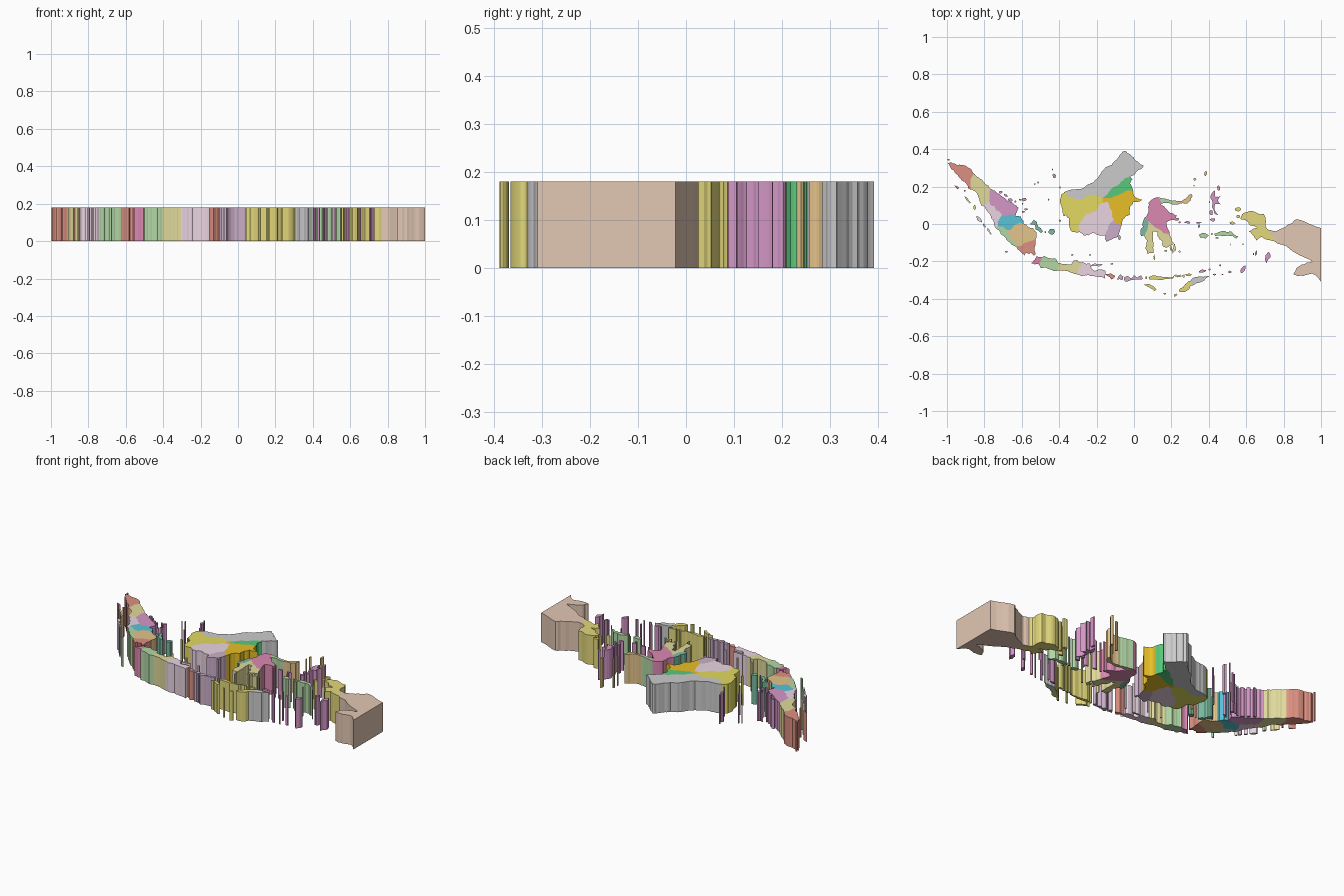
import bpy, bmesh, math, random

HEIGHT = 0.18
RED, KHAKI, MAG, PINK = (.72, .28, .22), (.75, .70, .33), (.66, .31, .57), (.82, .66, .75)
TEAL, TAN, LIME, JADE = (.10, .55, .68), (.78, .55, .26), (.45, .68, .38), (.20, .50, .36)
YEL, GREY, PURP, ORANGE = (.77, .70, .12), (.68, .68, .68), (.60, .43, .58), (.80, .52, .02)
GREEN, ROSE, BROWN, GOLD = (.10, .58, .20), (.71, .25, .44), (.76, .57, .45), (.77, .69, .20)


# degrees east / north -> model units
def place(p):
    return ((p[0] - 118) / 23, (p[1] + 2) / 23)


# ragged coast: midpoint jitter seeded by the edge ends so neighbours match
def ragged(a, b, depth):
    length = math.dist(a, b)
    if depth == 0 or length < 0.2:
        return [a]
    lo, hi = sorted((a, b))
    rnd = random.Random(int(lo[0] * 1000 + lo[1] * 7777 + hi[0] * 313 + hi[1] * 171))
    k = rnd.uniform(-0.13, 0.13) if length < 2.3 else 0
    m = ((a[0] + b[0]) / 2 - k * (hi[1] - lo[1]), (a[1] + b[1]) / 2 + k * (hi[0] - lo[0]))
    return ragged(a, m, depth - 1) + ragged(m, b, depth - 1)


# small irregular island outline
def islet(lon, lat, rx=0.12, ry=0.12, turn=0):
    rnd = random.Random(int(lon * 100 + lat * 10))
    pts = []
    for i in range(7):
        t, s = math.tau * i / 7, rnd.uniform(0.8, 1.2)
        x, y = rx * s * math.cos(t), ry * s * math.sin(t)
        c, d = math.cos(math.radians(turn)), math.sin(math.radians(turn))
        pts.append((lon + x * c - y * d, lat + x * d + y * c))
    return pts


# one object per province: every outline becomes a closed prism
def province(name, color, *outlines):
    bm = bmesh.new()
    for o in outlines:
        pts = [q for a, b in zip(o, o[1:] + o[:1]) for q in ragged(a, b, 2)]
        flat = [place(p) for p in pts]
        low = [bm.verts.new((min(1, max(-1, x)), y, 0)) for x, y in flat]
        top = [bm.verts.new((v.co.x, v.co.y, HEIGHT)) for v in low]
        bm.faces.new(top)
        bm.faces.new(low[::-1])
        for i in range(len(low)):
            j = (i + 1) % len(low)
            bm.faces.new((low[i], low[j], top[j], top[i]))
    bmesh.ops.recalc_face_normals(bm, faces=bm.faces)
    me = bpy.data.meshes.new(name)
    bm.to_mesh(me)
    bm.free()
    mat = bpy.data.materials.new(name)
    mat.diffuse_color = (*color, 1)
    me.materials.append(mat)
    bpy.context.collection.objects.link(bpy.data.objects.new(name, me))


# western big island
province("northwest_tip", RED,
         [(95.1, 5.5), (95.5, 5.6), (96.3, 5.2), (97.2, 5.2), (97.9, 4.8), (98.3, 4.2), (97.9, 3.5), (97.9, 2.6),
          (98.1, 2.2), (97.6, 2.4), (97.2, 3.2), (96.5, 3.7), (96.1, 4.2), (95.5, 4.8)],
         [(95.7, 2.8), (96.1, 2.7), (96.5, 2.4), (96.3, 2.3)], islet(95.2, 5.9), islet(97.2, 2.1))
province("west_highlands", KHAKI,
         [(98.3, 4.2), (98.7, 3.8), (99.5, 3.2), (100.1, 2.7), (100.4, 2.3), (100.2, 1.8), (100.2, 1.2), (100.2, .8),
          (99.8, .5), (99.2, .3), (98.9, 1.2), (98.7, 1.8), (98.1, 2.2), (97.9, 2.6), (97.9, 3.5)],
         [(97.1, 1.4), (97.5, 1.2), (97.9, .7), (97.8, .5), (97.4, .9)], islet(98.4, 0, .15, .3))
province("strait_coast", MAG,
         [(100.4, 2.3), (100.9, 2.1), (101.4, 1.7), (102.2, 1.1), (102.9, .7), (103.2, .5), (103.8, 0), (103.5, -.7),
          (103.4, -1), (102.8, -.8), (102.3, -1), (101.8, -.9), (101.5, -.5), (101, -.3), (100.8, .2), (100.3, .4),
          (100.2, .8), (100.2, 1.2), (100.2, 1.8)],
         islet(101.6, 1.9, .25, .2), islet(102.25, 1.5, .3, .12, -30), islet(102.8, .95, .35, .2, -20))
province("strait_islands", MAG, islet(104.5, 1, .25, .2), islet(104, 1, .18), islet(103.4, .75), islet(104.7, -.2, .25),
         islet(104.4, -.5, .2), islet(108.2, 3.9, .22, .28), islet(106.2, 3.1), islet(105.8, 2.9, .08),
         islet(108.9, 2.5, .1), islet(107.5, 1, .08), islet(108, 4.7, .07), islet(104.3, .5, .08))
province("west_coast", PINK,
         [(99.2, .3), (99.8, .5), (100.2, .8), (100.3, .4), (100.8, .2), (101, -.3), (101.5, -.5), (101.8, -.9),
          (101.5, -1.3), (101.2, -1.8), (101.3, -2.3), (101, -2.5), (100.8, -1.9), (100.4, -1.2), (100.3, -.8),
          (100, -.5), (99.7, 0)],
         [(98.6, -1), (99, -1.2), (99.3, -1.8), (98.8, -1.6)], islet(99.6, -2.2, .3, .12, -50),
         islet(100.1, -2.75, .25, .14, -50), islet(100.35, -3.15, .2, .1, -50))
province("river_basin", TEAL,
         [(103.4, -1), (104.1, -1.1), (104.4, -1.6), (104.4, -1.9), (103.6, -2), (103.2, -2.2), (102.9, -2.7),
          (102.3, -2.7), (101.8, -2.3), (101.3, -2.3), (101.2, -1.8), (101.5, -1.3), (101.8, -.9), (102.3, -1),
          (102.8, -.8)])
province("south_plain", TAN,
         [(104.4, -1.9), (105, -2.4), (105.6, -2.5), (106, -3), (105.9, -3.9), (105.2, -4.1), (104.6, -4.3),
          (104.3, -4.6), (103.7, -4.7), (103.3, -4.2), (102.9, -3.9), (102.6, -3.2), (102.3, -2.7), (102.9, -2.7),
          (103.2, -2.2), (103.6, -2)])
province("southwest_coast", LIME,
         [(101, -2.5), (101.3, -2.3), (101.8, -2.3), (102.3, -2.7), (102.6, -3.2), (102.9, -3.9), (103.3, -4.2),
          (103.7, -4.7), (103.6, -4.9), (102.9, -4.5), (102.3, -3.9), (101.6, -3.2)], islet(102.3, -5.4, .2, .1))
province("south_tip", RED,
         [(103.6, -4.9), (103.7, -4.7), (104.3, -4.6), (104.6, -4.3), (105.2, -4.1), (105.9, -3.9), (105.8, -4.8),
          (105.9, -5.6), (105.7, -5.9), (105.3, -5.5), (105.1, -5.7), (104.7, -5.5), (104.6, -5.9), (104.2, -5.6)])
province("tin_islands", JADE,
         [(105.1, -2), (105.7, -1.5), (106.1, -1.8), (106.2, -2.3), (106.8, -2.9), (106.6, -3.1), (105.9, -2.7),
          (105.8, -2.1)], islet(107.9, -2.9, .42, .35), islet(107.1, -3, .1))

# long southern island and the chain east of it
province("south_isle_west_end", ROSE,
         [(105.2, -6.8), (105.8, -6.4), (106, -5.9), (106.7, -6.1), (106.5, -6.6), (106.4, -7)])
province("south_isle_west", LIME,
         [(106.4, -7), (106.5, -6.6), (106.7, -6.1), (107, -5.9), (107.6, -6.2), (108.3, -6.2), (108.6, -6.7),
          (108.8, -6.8), (108.6, -7.3), (108.7, -7.7), (108.1, -7.8), (107.4, -7.5), (106.5, -7.4)])
province("south_isle_middle", KHAKI,
         [(108.8, -6.8), (109.5, -6.9), (110.3, -6.95), (110.6, -6.5), (111, -6.4), (111.2, -6.7), (111.6, -6.7),
          (111.5, -7.2), (111.2, -7.3), (111, -8.2), (110.3, -8), (109.6, -7.8), (109, -7.7), (108.7, -7.7),
          (108.6, -7.3)], islet(110.4, -5.8))
province("south_isle_east", PINK,
         [(111.6, -6.7), (112.2, -6.9), (112.6, -6.9), (112.8, -7.5), (113.2, -7.8), (114, -7.6), (114.5, -7.8),
          (114.4, -8.5), (114.5, -8.75), (113.7, -8.5), (112.8, -8.4), (112, -8.3), (111, -8.2), (111.2, -7.3),
          (111.5, -7.2)], [(112.7, -7.1), (113, -6.9), (114.1, -6.95), (113.6, -7.2), (112.8, -7.2)],
         islet(112.6, -5.8), islet(115.3, -6.9, .18, .1))
province("chain_first_isle", RED, [(114.5, -8.15), (115.2, -8.1), (115.7, -8.4), (115.2, -8.8), (115, -8.5)])
province("chain_west_isles", PURP,
         [(116.1, -8.4), (116.4, -8.2), (116.7, -8.5), (116.6, -8.9), (115.9, -8.8)],
         [(116.8, -8.6), (117.2, -8.4), (117.7, -8.7), (118, -8.3), (118.4, -8.6), (118.9, -8.3), (119.1, -8.7),
          (118.4, -8.85), (117.6, -8.9), (117, -9.1), (116.8, -9)])
province("chain_east_isles", GOLD,
         [(119.8, -8.5), (120.4, -8.3), (121.5, -8.5), (122.4, -8.6), (123, -8.3), (122.8, -8.7), (121.5, -8.9),
          (120.5, -8.8), (119.9, -8.8)],
         [(119, -9.5), (119.6, -9.35), (120.3, -9.6), (120.8, -10), (120.5, -10.25), (119.9, -9.8)],
         [(123.5, -10.3), (123.7, -9.9), (124.3, -9.4), (124.9, -9), (125.1, -9.2), (125, -9.6), (124.6, -10.15),
          (123.9, -10.35)], islet(119.5, -8.6, .12, .2), islet(123.2, -8.35, .2, .12), islet(123.6, -8.4, .27, .15, 20),
         islet(124.1, -8.4, .15, .2), islet(124.7, -8.25, .4, .14, 8), islet(123.1, -10.75, .3, .12, 35),
         islet(121.8, -10.55, .18, .1))
province("southeast_half_isle", GREY,
         [(124.9, -9), (125.6, -8.5), (126.5, -8.5), (127.3, -8.4), (126.6, -9), (125.6, -9.3), (125, -9.6), (125.1, -9.2)])

# large central island
province("central_isle_north", GREY,
         [(109.6, 2), (111, 2.3), (112, 2.6), (113, 3.1), (113.9, 4.2), (114.3, 4.7), (115.3, 5.3), (116, 6.1),
          (116.6, 6.9), (117, 7), (117.6, 6.5), (118.2, 5.8), (119.2, 5.2), (118.4, 4.5), (117.5, 3.8), (116.4, 3.2),
          (115.4, 2.5), (114.8, 1.7), (114.1, 1.3), (113.5, 1.4), (112.9, 1.6), (112.1, 1.4), (111.8, 1.1),
          (110.8, 1), (109.9, 1.4)])
province("central_isle_west", YEL,
         [(109.6, 2), (109, 1.5), (108.9, .6), (109.1, .1), (109.2, -.6), (110, -1.3), (110, -1.9), (110.2, -2.8),
          (110.5, -3), (111.3, -3), (111.2, -2), (111.8, -1.2), (112.2, -.7), (113.2, -.5), (113.7, .3), (114.1, .6),
          (114.1, 1.3), (113.5, 1.4), (112.9, 1.6), (112.1, 1.4), (111.8, 1.1), (110.8, 1), (109.9, 1.4)],
         islet(108.9, -1.6, .18), islet(109.4, -.9, .15))
province("central_isle_middle", PINK,
         [(111.3, -3), (111.2, -2), (111.8, -1.2), (112.2, -.7), (113.2, -.5), (113.7, .3), (114.1, .6), (114.8, .7),
          (115, 0), (115.3, -.6), (115.5, -1.5), (114.8, -2.3), (114.4, -3.4), (113.8, -3.4), (113, -3.1),
          (112.4, -3.4), (111.8, -3.4)])
province("central_isle_south", PURP,
         [(114.4, -3.4), (114.8, -2.3), (115.5, -1.5), (115.9, -1.9), (116.4, -2.3), (116.2, -3), (116, -3.6),
          (115.2, -3.9), (114.6, -4.2)], islet(116.2, -3.7, .15, .3))
province("central_isle_east", ORANGE,
         [(114.1, .6), (114.1, 1.3), (115.6, 1.4), (116.4, 1.7), (117.2, 2.1), (117.9, 2.1), (118, 1.5), (119, 1),
          (118.4, .7), (117.9, .7), (117.5, .1), (117.5, -.8), (116.8, -1.3), (116.5, -1.8), (116.4, -2.3),
          (115.9, -1.9), (115.5, -1.5), (115.3, -.6), (115, 0), (114.8, .7)])
province("central_isle_northeast", GREEN,
         [(114.1, 1.3), (114.8, 1.7), (115.4, 2.5), (116.4, 3.2), (117.5, 3.8), (117.8, 3.5), (117.5, 3),
          (117.9, 2.1), (117.2, 2.1), (116.4, 1.7), (115.6, 1.4)])

# branching island
province("branch_isle_centre", ROSE,
         [(119.3, -1.2), (119.8, -.5), (119.8, .6), (120.2, 1), (120.9, 1.3), (121.2, .9), (121.3, .4), (121.8, 0),
          (122.3, -.6), (123.3, -1), (122.9, -1.5), (122, -1.8), (122.1, -2.5), (122.4, -3.3), (121.8, -3.2),
          (121, -2.6), (120.3, -2.1), (119.8, -1.6)], islet(123.2, -1.4, .35, .18), islet(123.6, -1.8, .15))
province("branch_isle_west", JADE,
         [(119.3, -1.2), (119.8, -1.6), (119.7, -2.4), (119.3, -3.4), (118.9, -3.5), (118.8, -2.7), (119.1, -2.4)])
province("branch_isle_south", KHAKI,
         [(119.8, -1.6), (120.3, -2.1), (121, -2.6), (120.9, -2.9), (120.3, -2.9), (120.3, -3.5), (120.4, -4.7),
          (120.4, -5.6), (119.6, -5.6), (119.4, -5), (119.6, -4), (119.3, -3.4), (119.7, -2.4)], islet(120.5, -6.1, .08, .3))
province("branch_isle_southeast", KHAKI,
         [(121, -2.6), (121.8, -3.2), (122.4, -3.3), (122.6, -4), (122.9, -4.4), (122.1, -4.9), (121.5, -4.7),
          (121.5, -4.1), (120.9, -3.5), (120.9, -2.9)], [(123, -4.4), (123.2, -5.2), (122.7, -5.6), (122.8, -5)],
         islet(122.55, -5, .18, .3), islet(121.9, -5.3, .17), islet(123.6, -5.4))
province("branch_isle_neck", LIME,
         [(120.9, 1.3), (122.2, 1), (123, .9), (123.4, .4), (122.5, .5), (121.3, .4), (121.2, .9)])
province("branch_isle_northeast", TAN,
         [(123, .9), (124, .9), (124.6, 1.4), (125, 1.7), (125.2, 1.4), (124.5, .5), (123.4, .4)],
         islet(125.5, 3.5, .15, .2), islet(126.8, 4.2, .17, .3, -20), islet(125.4, 2.7, .08))

# spice islands
province("spice_isles_north", MAG,
         [(127.6, 1.8), (127.9, 2.2), (128, 1.3), (128.7, 1.5), (128.3, .9), (128.7, .4), (128, .5), (127.9, -.3),
          (128.4, -.9), (127.9, -.8), (127.6, .1), (127.6, .9), (127.4, 1.2)],
         islet(128.4, 2.4, .2, .32), islet(127.5, -.6, .2, .3), islet(127.7, -1.5, .35, .18), islet(127.3, .7, .08),
         islet(124.6, -1.8, .4, .15), islet(125.9, -1.85, .4, .1), islet(126, -2.25, .12, .25))
province("spice_isles_middle", LIME,
         [(126, -3.3), (126.7, -3.1), (127.2, -3.4), (126.8, -3.8), (126.2, -3.7)],
         [(127.9, -3.2), (128.9, -2.85), (130, -2.95), (130.8, -3.5), (130.6, -3.8), (129.5, -3.4), (128.5, -3.4),
          (128, -3.5)], islet(128.2, -3.7, .2, .12), islet(127.6, -3.2), islet(131.4, -4.5, .06), islet(129.9, -4.5, .06))
province("spice_isles_south", MAG, [(134.2, -5.8), (134.6, -5.4), (134.8, -6.1), (134.3, -6.9), (134.1, -6.4)],
         islet(133, -5.6, .1, .35, -15), islet(132.7, -5.7, .1), islet(131.4, -7.6, .25, .5, -35),
         islet(129.8, -7.9, .2, .15), islet(126.4, -7.8, .5, .18, 10), islet(127.9, -8.2, .2, .1),
         islet(128.9, -8.2, .12, .06), islet(128.6, -7.1, .12), islet(127.3, -7.6, .12))

# eastern mainland
province("east_peninsula", GOLD,
         [(131.3, -.8), (132.2, -.4), (133.2, -.7), (134, -.8), (134.2, -1.5), (134.2, -2.4), (134.5, -2.7),
          (134.8, -3.3), (135.6, -4.4), (134.7, -4), (134.2, -3.9), (133.6, -3.6), (133, -4.1), (132.8, -3.6),
          (132.1, -2.9), (133.2, -2.5), (132.3, -2.2), (131.9, -1.6), (131.1, -1.4)],
         islet(130.8, -.2, .45, .22), islet(130.8, -1.1, .25, .2), islet(130.1, -1.9, .35, .17))
province("east_mainland", BROWN,
         [(134.5, -2.7), (135.4, -2.9), (136.9, -2.1), (138, -1.4), (141, -2.5), (141, -9.1), (139.9, -8.1),
          (138.8, -8.4), (137.6, -8.2), (138, -7.4), (138.6, -7), (139.9, -6.6), (139.4, -6.3), (135.6, -4.4), (134.8, -3.3)])
